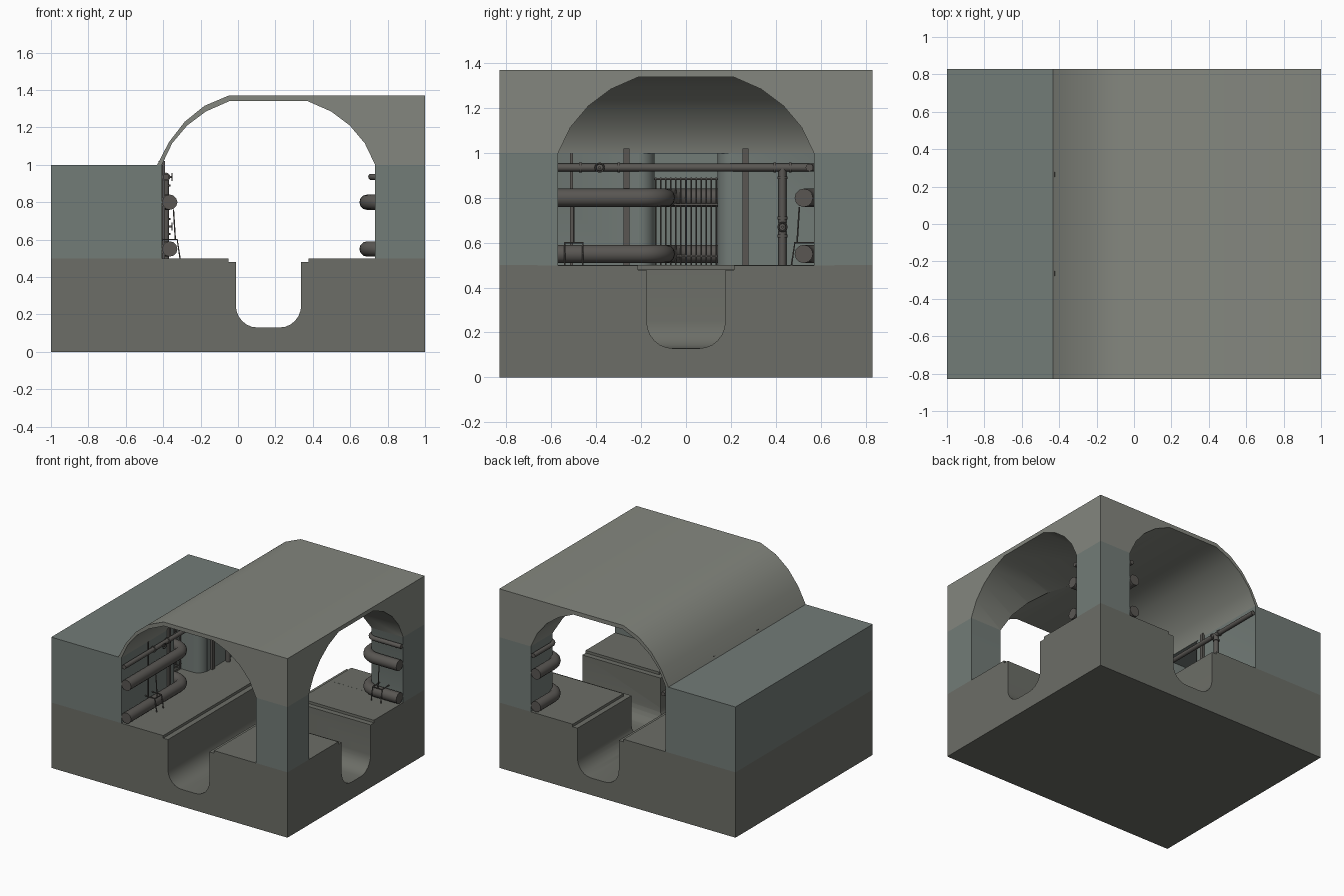
import bpy, bmesh, math
from mathutils import Vector

if "Cube" in bpy.data.objects:
    bpy.data.objects.remove(bpy.data.objects["Cube"])


def material(name, rgb):
    m = bpy.data.materials.new(name)
    m.diffuse_color = (*rgb, 1)
    m.use_nodes = True
    m.node_tree.nodes["Principled BSDF"].inputs["Base Color"].default_value = m.diffuse_color
    return m


STONE = material("vault_stone", (0.23, 0.24, 0.21))
WALL = material("wall_plaster", (0.17, 0.20, 0.185))
FLOOR = material("floor_stone", (0.15, 0.155, 0.135))
IRON = material("iron", (0.10, 0.094, 0.086))


def prism(name, pts, a, b, place):
    """Extrude a 2D polygon from a to b; place(u, v, w) gives the 3D point."""
    bm = bmesh.new()
    lo = [bm.verts.new(place(u, v, a)) for u, v in pts]
    hi = [bm.verts.new(place(u, v, b)) for u, v in pts]
    n = len(pts)
    bm.faces.new(lo)
    bm.faces.new(hi[::-1])
    for i in range(n):
        bm.faces.new((lo[i], hi[i], hi[(i + 1) % n], lo[(i + 1) % n]))
    bmesh.ops.recalc_face_normals(bm, faces=bm.faces)
    me = bpy.data.meshes.new(name)
    bm.to_mesh(me)
    bm.free()
    ob = bpy.data.objects.new(name, me)
    bpy.context.collection.objects.link(ob)
    return ob


def activate(ob):
    bpy.ops.object.select_all(action='DESELECT')
    ob.select_set(True)
    bpy.context.view_layer.objects.active = ob


def box(name, lo, hi, mat=IRON):
    ob = prism(name, [(lo[0], lo[1]), (hi[0], lo[1]), (hi[0], hi[1]), (lo[0], hi[1])],
               lo[2], hi[2], lambda u, v, w: (u, v, w))
    ob.data.materials.append(mat)
    return ob


def pipe(name, pts, r, bend=0, sides=4):
    """Round pipe along a path, with rounded corners of the given bend radius."""
    pts = [Vector(p) for p in pts]
    path = [pts[0]]
    for p, c, q in zip(pts, pts[1:], pts[2:]):
        if bend:
            a, b = c + (p - c).normalized() * bend, c + (q - c).normalized() * bend
            centre = a + b - c
            for i in range(9):
                t = i / 8 * math.pi / 2
                path.append(centre + (a - centre) * math.cos(t) + (b - centre) * math.sin(t))
        else:
            path.append(c)
    path.append(pts[-1])
    cu = bpy.data.curves.new(name, 'CURVE')
    cu.dimensions = '3D'
    cu.bevel_depth, cu.bevel_resolution, cu.use_fill_caps = r, sides, True
    sp = cu.splines.new('POLY')
    sp.points.add(len(path) - 1)
    for sp_pt, p in zip(sp.points, path):
        sp_pt.co = (*p, 1)
    cu.materials.append(IRON)
    ob = bpy.data.objects.new(name, cu)
    bpy.context.collection.objects.link(ob)
    return ob


# Tunnel void profile: gutter, recessed lip, walkway, wall and vault
arc = [(0.175 - 0.115 * (1 - math.cos(t)), 0.25 - 0.12 * math.sin(t))
       for t in [math.pi / 2 * (1 - i / 6) for i in range(7)]]
half = arc + [(0.175, 0.48), (0.215, 0.48), (0.215, 0.5), (0.57, 0.5), (0.57, 1.0),
              (0.515, 1.115), (0.435, 1.21), (0.335, 1.285), (0.21, 1.34)]
void = half + [(-u, v) for u, v in reversed(half)]
CX = 0.163

# Solid block with the stepped, arched roof outline
outline = [(-1, 0), (1, 0), (1, 1.37), (-0.05, 1.37), (-0.18, 1.315), (-0.285, 1.23),
           (-0.37, 1.12), (-0.432, 1), (-1, 1)]
body = prism("tunnel_block", outline, -0.83, 0.83, lambda u, v, w: (u, w, v))

# Cutters: through tunnel, side branch and round-cornered niche
R = 0.07
corner = [(-0.41 - R + R * math.cos(t), -0.14 - R + R * math.sin(t))
          for t in [i / 6 * math.pi / 2 for i in range(7)]]
side = [(-0.35, -0.14 - R)] + corner + [(-0.7, -0.14)]
niche = side + [(x, -y) for x, y in reversed(side)]
cutters = [
    prism("main_cutter", void, -1, 1, lambda u, v, w: (CX + u, w, v)),
    prism("branch_cutter", void, CX, 1.2, lambda u, v, w: (w, u, v - 0.0005)),
    prism("niche_cutter", niche, 0.5, 0.998, lambda u, v, w: (u, v, w)),
]
activate(body)
for c in cutters:
    c.hide_render = True
    m = body.modifiers.new(c.name, 'BOOLEAN')
    m.operation, m.solver, m.object = 'DIFFERENCE', 'EXACT', c
    bpy.ops.object.modifier_apply(modifier=m.name)
for c in cutters:
    bpy.data.objects.remove(c)

# Colour bands for floor, wall and vault
for m in (FLOOR, WALL, STONE):
    body.data.materials.append(m)
bm = bmesh.new()
bm.from_mesh(body.data)
for z in (0.5, 1.0):
    bmesh.ops.bisect_plane(bm, geom=bm.verts[:] + bm.edges[:] + bm.faces[:], dist=1e-3,
                           plane_co=(0, 0, z), plane_no=(0, 0, 1))
for f in bm.faces:
    z = f.calc_center_median().z
    f.material_index = 0 if z < 0.502 else 1 if z < 1.001 else 2
bm.to_mesh(body.data)
bm.free()
activate(body)
bpy.ops.object.shade_smooth_by_angle(angle=math.radians(30))

# Thick pipes: left wall into the niche, and around the back corner
for i, z in enumerate((0.55, 0.8)):
    pipe(f"niche_pipe_{i}", [(-0.365, -0.83, z), (-0.365, -0.09, z), (-0.65, -0.09, z),
                             (-0.65, 0.14, z)], 0.041, 0.11)
    pipe(f"corner_pipe_{i}", [(1, 0.525, z), (0.69, 0.525, z), (0.69, 0.83, z)], 0.041, 0.11)

# Thin pipes near the ceiling, with a drop pipe on the left wall
Z = 0.935
pipe("ceiling_pipe", [(-0.385, -0.83, Z), (-0.385, 0.83, Z)], 0.017)
pipe("corner_thin_pipe", [(1, 0.55, Z), (0.713, 0.55, Z), (0.713, 0.83, Z)], 0.017, 0.06)
pipe("drop_pipe", [(-0.385, 0.43, 0.5), (-0.385, 0.43, Z)], 0.017)
for i, y in enumerate((-0.47, -0.3, 0.395, 0.465)):
    pipe(f"pipe_collar_{i}", [(-0.385, y - 0.006, Z), (-0.385, y + 0.006, Z)], 0.023)
for i, z in enumerate((0.63, 0.71, 0.89)):
    pipe(f"drop_collar_{i}", [(-0.385, 0.43, z - 0.006), (-0.385, 0.43, z + 0.006)], 0.023)

# Valve wheels
for i, (y, z) in enumerate(((-0.385, Z), (0.43, 0.67))):
    pipe(f"valve_stem_{i}", [(-0.385, y, z), (-0.35, y, z)], 0.006)
    bpy.ops.mesh.primitive_torus_add(major_radius=0.019, minor_radius=0.004, major_segments=12,
                                     minor_segments=6, location=(-0.353, y, z),
                                     rotation=(0, math.pi / 2, 0))
    wheel = bpy.context.object
    wheel.name = f"valve_wheel_{i}"
    wheel.data.materials.append(IRON)

# Wall posts
for i, y in enumerate((-0.265, 0.265)):
    box(f"wall_post_{i}", (-0.424, y - 0.014, 0.5), (-0.39, y + 0.014, 1.02))
box("wall_strip", (-0.412, -0.516, 0.5), (-0.4, -0.504, 1.0))

# Grating inside the niche
for i in range(13):
    y = -0.135 + i * 0.0225
    pipe(f"grate_bar_{i}", [(-0.58, y, 0.5), (-0.58, y, 0.89)], 0.004, sides=1)
for i, z in enumerate((0.54, 0.77, 0.885)):
    pipe(f"grate_rail_{i}", [(-0.58, -0.14, z), (-0.58, 0.14, z)], 0.005, sides=1)

# Wire pipe supports on the left wall and the back corner wall
for i, d in enumerate((-0.04, 0.04)):
    y = -0.5 + d
    pipe(f"left_support_{i}", [(-0.41, y, 0.6), (-0.325, y, 0.6), (-0.31, y, 0.5)], 0.004, sides=1)
    x = 0.84 + d
    pipe(f"back_support_{i}", [(x, 0.57, 0.6), (x, 0.485, 0.6), (x, 0.47, 0.5)], 0.004, sides=1)
pipe("left_support_rail", [(-0.325, -0.54, 0.6), (-0.325, -0.46, 0.6)], 0.004, sides=1)
pipe("back_support_rail", [(0.8, 0.485, 0.6), (0.88, 0.485, 0.6)], 0.004, sides=1)
pipe("left_hanger", [(-0.345, -0.5, 0.76), (-0.335, -0.5, 0.6)], 0.004, sides=1)
pipe("back_hanger", [(0.84, 0.505, 0.76), (0.84, 0.495, 0.6)], 0.004, sides=1)
